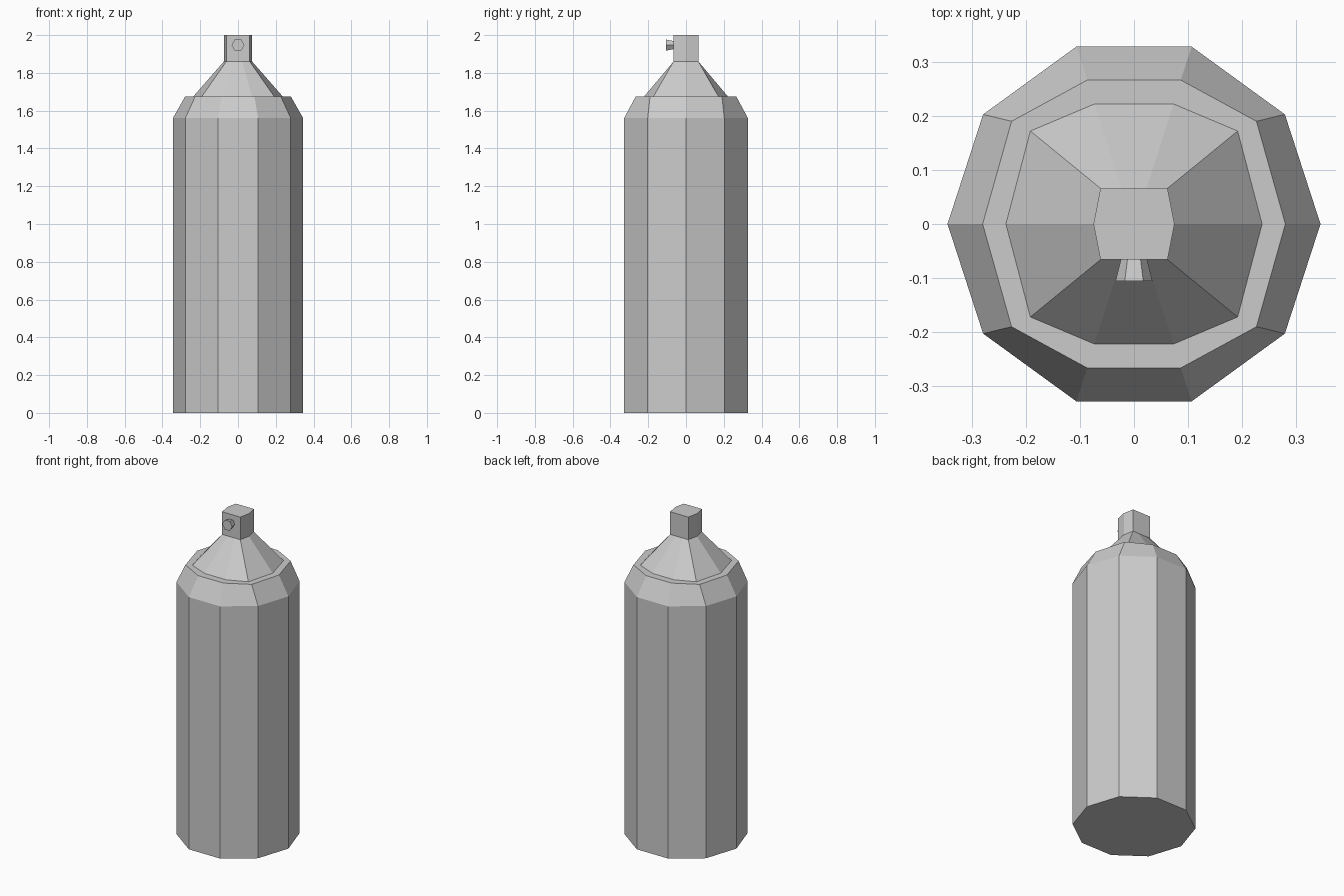
import bpy
import bmesh
from math import cos, sin, pi

if "Cube" in bpy.data.objects:
    bpy.data.objects.remove(bpy.data.objects["Cube"])


def ring10(r, y36=None, y72=None, x36=None, x72=None):
    """Ten-sided ring, mirrored in x and y from one quadrant."""
    a = (x36 or r * cos(pi / 5), y36 or r * sin(pi / 5))
    b = (x72 or r * cos(2 * pi / 5), y72 or r * sin(2 * pi / 5))
    top = [(r, 0), a, b, (-b[0], b[1]), (-a[0], a[1])]
    return top + [(-r, 0)] + [(x, -y) for x, y in reversed(top[1:])]


def loft(name, rings):
    """Skin a stack of equal-sized rings of 3D points and cap both ends."""
    bm = bmesh.new()
    vs = [[bm.verts.new(p) for p in ring] for ring in rings]
    n = len(vs[0])
    for lo, hi in zip(vs, vs[1:]):
        for i in range(n):
            j = (i + 1) % n
            bm.faces.new((lo[i], lo[j], hi[j], hi[i]))
    bm.faces.new(vs[0][::-1])
    bm.faces.new(vs[-1])
    bmesh.ops.recalc_face_normals(bm, faces=bm.faces)
    me = bpy.data.meshes.new(name)
    bm.to_mesh(me)
    bm.free()
    ob = bpy.data.objects.new(name, me)
    bpy.context.collection.objects.link(ob)
    return ob


# Can: body, shoulder, flat rim, cone and squarish button in one skin
body = ring10(0.345)
rim_outer = ring10(0.28, y36=0.19)
rim_inner = ring10(0.237, y36=0.172, y72=0.222)
button = ring10(0.075, x36=0.062, y36=0.066, x72=0.023, y72=0.066)
stack = [(body, 0), (body, 1.56), (rim_outer, 1.675), (rim_inner, 1.675),
         (button, 1.86), (button, 2.0)]
loft("spray_can", [[(x, y, z) for x, y in ring] for ring, z in stack])

# Nozzle: small flared six-sided tube on the front of the button
loft("nozzle", [[(r * cos(i * pi / 3), y, 1.947 + r * sin(i * pi / 3))
                 for i in range(6)]
                for r, y in ((0.023, -0.06), (0.034, -0.105))])
